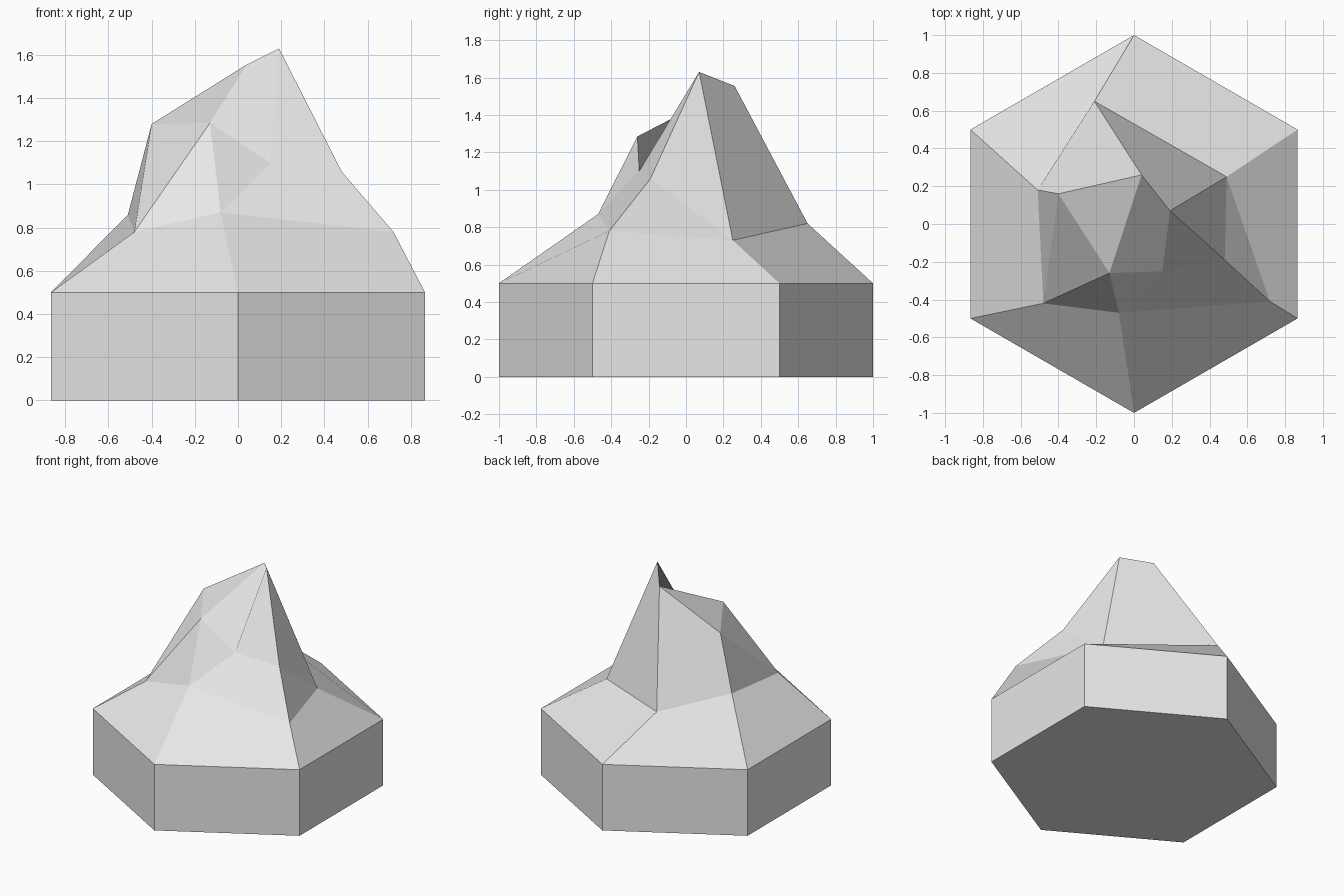
import bpy, bmesh
from math import cos, sin, radians

if "Cube" in bpy.data.objects:
    bpy.data.objects.remove(bpy.data.objects["Cube"])

stone = bpy.data.materials.new("pale_grey_stone")
stone.use_nodes = True
grey = (0.8, 0.8, 0.8, 1)
stone.diffuse_color = grey
stone.node_tree.nodes["Principled BSDF"].inputs["Base Color"].default_value = grey

bm = bmesh.new()


def ring(points):
    return [bm.verts.new(p) for p in points]


def band(low, high, split=()):
    """Join two rings; listed sides become two triangles instead of a quad."""
    for i in range(6):
        a, b, c, d = low[i], low[(i + 1) % 6], high[(i + 1) % 6], high[i]
        if i in split:
            bm.faces.new((a, b, d))
            bm.faces.new((b, c, d))
        else:
            bm.faces.new((a, b, c, d))


# Hexagonal plinth, counter-clockwise from the front corner
angles = [radians(60 * i - 90) for i in range(6)]
foot = ring([(cos(a), sin(a), 0) for a in angles])
rim = ring([(cos(a), sin(a), 0.5) for a in angles])

# Irregular shoulder and crest of the rock
shoulder = ring([(-0.08, -0.47, 0.87), (0.72, -0.41, 0.78), (0.49, 0.25, 0.73),
                 (-0.21, 0.65, 0.82), (-0.51, 0.18, 0.86), (-0.48, -0.42, 0.78)])
crest = ring([(0.15, -0.25, 1.10), (0.48, -0.19, 1.06), (0.19, 0.07, 1.63),
              (0.04, 0.26, 1.555), (-0.40, 0.16, 1.28), (-0.13, -0.26, 1.285)])

bm.faces.new(foot[::-1])
band(foot, rim)
band(rim, shoulder)
band(shoulder, crest[:], split=(1, 4))

# The front left side creases from the shoulder up to the left crest point
for f in [f for f in bm.faces if {shoulder[5], shoulder[0], crest[0], crest[5]} == set(f.verts)]:
    bmesh.ops.connect_verts(bm, verts=[shoulder[0], crest[5]])

# Folded cap
dip, east, peak, ridge, west, spur = crest
bm.faces.new((dip, east, peak))
bm.faces.new((dip, peak, ridge, spur))
bm.faces.new((ridge, west, spur))

mesh = bpy.data.meshes.new("rock_on_plinth")
bm.to_mesh(mesh)
bm.free()
mesh.materials.append(stone)
bpy.context.collection.objects.link(bpy.data.objects.new("rock_on_plinth", mesh))
